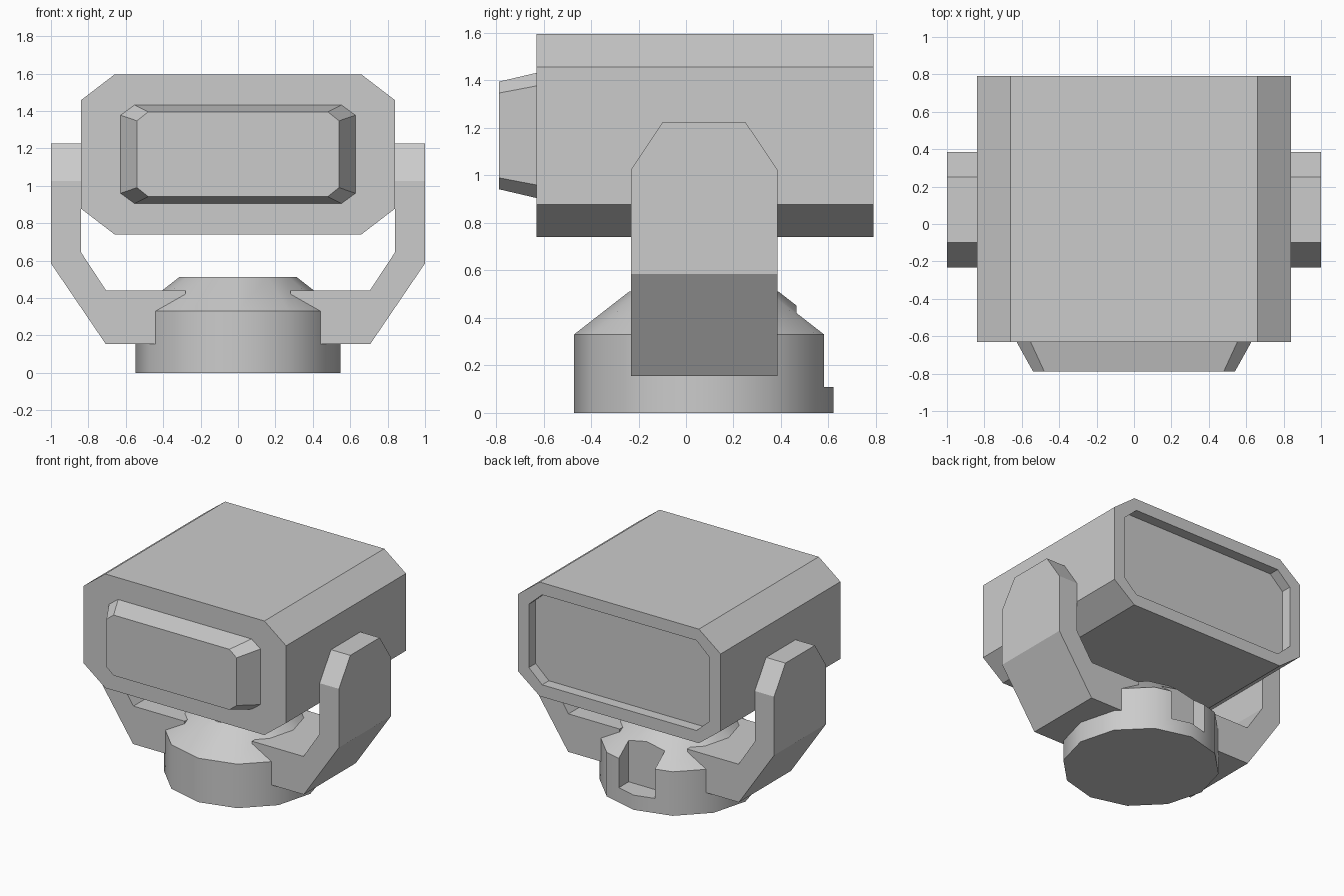
import bpy, bmesh, math
from mathutils import Vector

if "Cube" in bpy.data.objects:
    bpy.data.objects.remove(bpy.data.objects["Cube"])


def finish(bm, name):
    bmesh.ops.recalc_face_normals(bm, faces=bm.faces[:])
    mesh = bpy.data.meshes.new(name)
    bm.to_mesh(mesh)
    bm.free()
    obj = bpy.data.objects.new(name, mesh)
    bpy.context.collection.objects.link(obj)
    return obj


def loft(bm, rings):
    loops = [[bm.verts.new(p) for p in ring] for ring in rings]
    for a, b in zip(loops, loops[1:]):
        for i in range(len(a)):
            j = (i + 1) % len(a)
            bm.faces.new((a[i], a[j], b[j], b[i]))
    bm.faces.new(loops[0])
    bm.faces.new(loops[-1])


def octagon(y, w, z0, z1, cx, cz):
    return [(w, y, z0 + cz), (w, y, z1 - cz), (w - cx, y, z1), (cx - w, y, z1),
            (-w, y, z1 - cz), (-w, y, z0 + cz), (cx - w, y, z0), (w - cx, y, z0)]


# Lamp housing with a recessed back panel
bm = bmesh.new()
loft(bm, [octagon(-0.63, 0.84, 0.74, 1.595, 0.18, 0.138),
          octagon(0.79, 0.84, 0.74, 1.595, 0.18, 0.138),
          octagon(0.79, 0.75, 0.83, 1.505, 0.11, 0.10),
          octagon(0.71, 0.75, 0.83, 1.505, 0.11, 0.10)])
finish(bm, "housing")

# Tapered front lens
bm = bmesh.new()
loft(bm, [octagon(-0.63, 0.628, 0.905, 1.432, 0.075, 0.055),
          octagon(-0.788, 0.54, 0.942, 1.395, 0.06, 0.048)])
finish(bm, "front_lens")

# Bracket arms: bent profile, top corners cut at an angle
profile = [(1.0, 1.225), (1.0, 0.585), (0.708, 0.155), (0.28, 0.155),
           (0.28, 0.44), (0.705, 0.44), (0.84, 0.645), (0.84, 1.225)]
for side, label in ((-1, "left_arm"), (1, "right_arm")):
    bm = bmesh.new()
    loft(bm, [[(side * x, y, z) for x, z in profile] for y in (-0.232, 0.385)])
    for y0, y1 in ((-0.232, -0.098), (0.385, 0.25)):
        d = Vector((0, y1 - y0, 1.225 - 1.025))
        normal = Vector((0, -d.z, abs(d.y))) if y0 < 0 else Vector((0, d.z, abs(d.y)))
        cut = bmesh.ops.bisect_plane(bm, geom=bm.verts[:] + bm.edges[:] + bm.faces[:],
                                     plane_co=(0, y0, 1.025), plane_no=normal,
                                     clear_outer=True)
        edges = [e for e in cut["geom_cut"] if isinstance(e, bmesh.types.BMEdge)]
        bmesh.ops.holes_fill(bm, edges=edges)
    finish(bm, label)

# Twelve-sided swivel base with a sloped top
bm = bmesh.new()
loft(bm, [[(r * math.cos(i * math.pi / 6), 0.075 + r * math.sin(i * math.pi / 6), z)
           for i in range(12)]
          for r, z in ((0.547, 0), (0.547, 0.33), (0.313, 0.512))])
base = finish(bm, "swivel_base")

# Notch in the back of the base
bm = bmesh.new()
loft(bm, [[(-0.15, y, 0.11), (0.15, y, 0.11), (0.15, y, 0.8), (-0.15, y, 0.8)]
          for y in (0.465, 0.9)])
cutter = finish(bm, "notch_cutter")
cutter.hide_render = True
mod = base.modifiers.new("notch", "BOOLEAN")
mod.operation = "DIFFERENCE"
mod.solver = "EXACT"
mod.object = cutter
bpy.context.view_layer.objects.active = base
base.select_set(True)
bpy.ops.object.modifier_apply(modifier="notch")
bpy.data.objects.remove(cutter)
bpy.ops.object.shade_smooth_by_angle(angle=math.radians(35))
